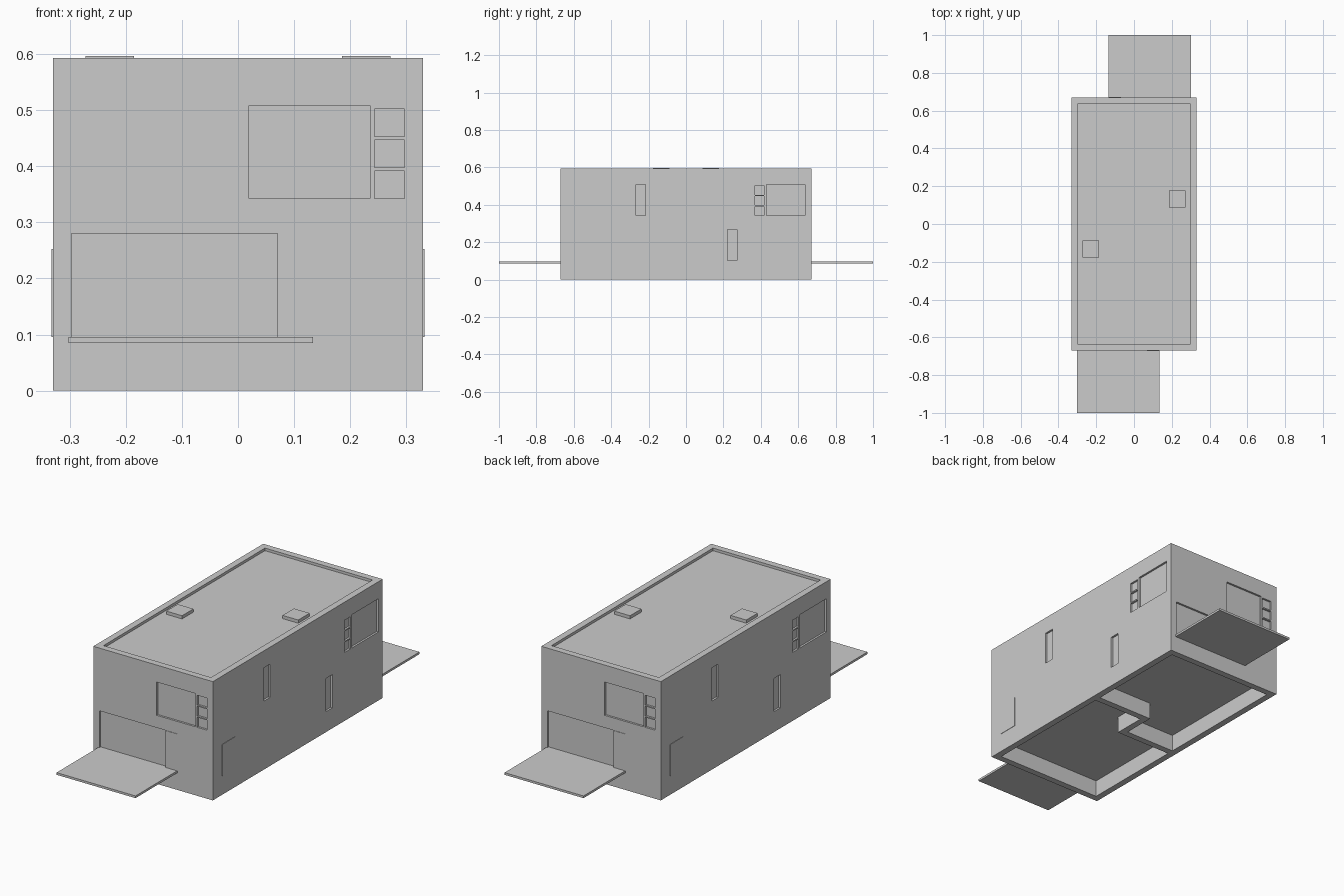
import bpy, bmesh
from mathutils import Vector

if "Cube" in bpy.data.objects:
    bpy.data.objects.remove(bpy.data.objects["Cube"])

W, L, H, T = 0.33, 0.67, 0.593, 0.033      # half width, half length, height, wall
IX, IY = W - T, L - T                      # inner half sizes
FLOOR = 0.096


def add_box(bm, lo, hi):
    res = bmesh.ops.create_cube(bm, size=1)
    for v in res["verts"]:
        v.co = Vector([lo[i] + (v.co[i] + 0.5) * (hi[i] - lo[i]) for i in range(3)])


def add_prism(bm, pts, z0, z1):
    face = bm.faces.new([bm.verts.new((x, y, z0)) for x, y in pts])
    top = bmesh.ops.extrude_face_region(bm, geom=[face])["geom"]
    for v in [g for g in top if isinstance(g, bmesh.types.BMVert)]:
        v.co.z = z1


def finish(bm, name):
    bmesh.ops.recalc_face_normals(bm, faces=bm.faces)
    me = bpy.data.meshes.new(name)
    bm.to_mesh(me)
    bm.free()
    ob = bpy.data.objects.new(name, me)
    bpy.context.collection.objects.link(ob)
    return ob


def boxes(name, items):
    bm = bmesh.new()
    for lo, hi in items:
        add_box(bm, lo, hi)
    return finish(bm, name)


def turned(item):
    """Same box turned half a turn about z."""
    (x0, y0, z0), (x1, y1, z1) = item
    return (-x1, -y1, z0), (-x0, -y0, z1)


def both(items):
    return items + [turned(i) for i in items]


def front(a0, a1, z0, z1, d0, d1):
    """Box on the front wall between depths d0 and d1 from the outside."""
    return (a0, -L + d0, z0), (a1, -L + d1, z1)


def right(a0, a1, z0, z1, d0, d1):
    return (W - d1, a0, z0), (W - d0, a1, z1)


def cut(ob, cutter):
    mod = ob.modifiers.new("cut", "BOOLEAN")
    mod.operation, mod.solver, mod.object = "DIFFERENCE", "EXACT", cutter
    bpy.context.view_layer.objects.active = ob
    bpy.ops.object.modifier_apply(modifier=mod.name)
    bpy.data.objects.remove(cutter, do_unlink=True)


# Building shell: two L-shaped rooms and a sunken roof are cut out of a block
shell = boxes("building_shell", [((-W, -L, 0), (W, L, H))])
h, a, b = T / 2, 0.1, 0.067
room = [(-IX, -b), (-h, -b), (-h, a), (IX, a), (IX, IY), (-IX, IY)]
bm = bmesh.new()
add_prism(bm, room, -0.05, 0.565)
add_prism(bm, [(-x, -y) for x, y in room], -0.05, 0.565)
add_box(bm, (-IX, -IY, 0.58), (IX, IY, H + 0.05))
cut(shell, finish(bm, "room_cutter"))

# Window openings: (wall, start, end, bottom, top)
Z0, Z1 = 0.342, 0.508
step = (Z1 - Z0) / 3
windows = [(front, 0.02, 0.235, Z0, Z1), (front, -IX, 0.07, FLOOR, 0.28),
           (right, 0.43, IY, Z0, Z1), (right, -0.267, -0.217, Z0, Z1),
           (right, 0.223, 0.274, 0.102, 0.268)]
for i in range(3):
    zb = Z0 + i * step
    for wall, s, e in ((front, 0.243, IX), (right, 0.368, 0.418)):
        windows.append((wall, s, e, zb, zb + step - 0.006))

cut(shell, boxes("window_cutter", both(
    [w(s, e, z, t, -0.02, T + 0.0005) for w, s, e, z, t in windows])))
boxes("window_panes", both([w(s, e, z, t, 0.01, 0.018) for w, s, e, z, t in windows]))

# Floor slab above the open base
boxes("floor_slab", [((-IX, -IY, 0.085), (IX, IY, FLOOR))])

# Doors standing slightly proud of the walls
boxes("doors", both([front(0.07, 0.135, FLOOR, 0.28, -0.002, 0.006),
                     right(-0.598, -0.495, FLOOR, 0.252, -0.002, 0.006)]))

# Terrace decks at both ends
boxes("terrace_decks", both([((-0.302, -1.0, 0.085), (0.134, -L, FLOOR))]))

# Roof hatches
boxes("roof_hatches", both([((-0.272, -0.177, 0.575), (-0.185, -0.087, 0.596))]))
